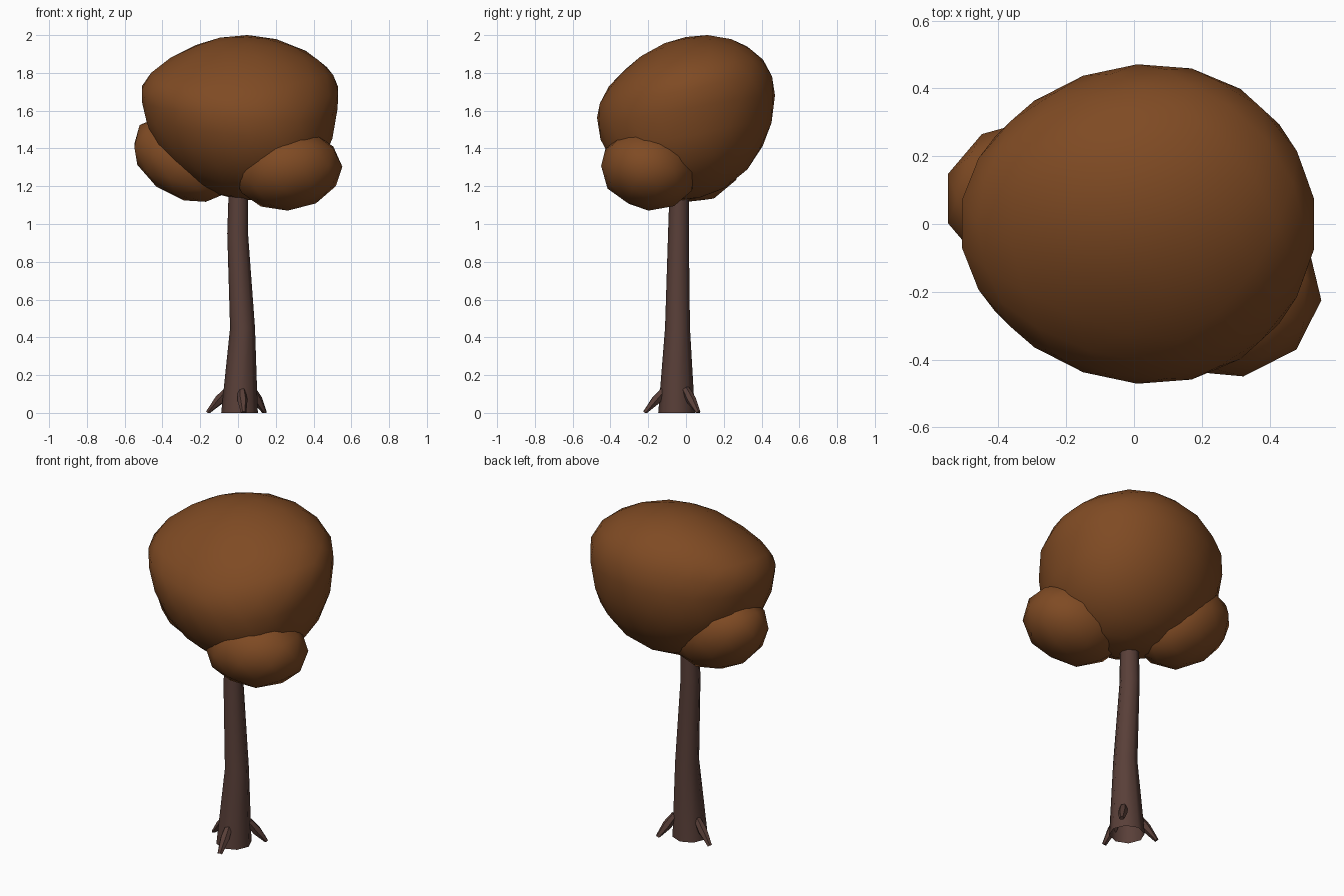
import bpy, bmesh, math
from mathutils import Vector, Matrix

if "Cube" in bpy.data.objects:
    bpy.data.objects.remove(bpy.data.objects["Cube"])


def material(name, rgb):
    m = bpy.data.materials.new(name)
    m.diffuse_color = (*rgb, 1)
    m.use_nodes = True
    m.node_tree.nodes["Principled BSDF"].inputs["Base Color"].default_value = m.diffuse_color
    return m


FOLIAGE = material("foliage_brown", (0.212, 0.069, 0.017))
BARK = material("bark_dark_brown", (0.100, 0.050, 0.040))


def finish(name, bm, mat, angle):
    bmesh.ops.recalc_face_normals(bm, faces=bm.faces)
    mesh = bpy.data.meshes.new(name)
    bm.to_mesh(mesh)
    bm.free()
    mesh.materials.append(mat)
    ob = bpy.data.objects.new(name, mesh)
    bpy.context.collection.objects.link(ob)
    bpy.ops.object.select_all(action='DESELECT')
    ob.select_set(True)
    bpy.context.view_layer.objects.active = ob
    bpy.ops.object.shade_smooth_by_angle(angle=math.radians(angle))
    return ob


def clump(name, detail, center, radii, shear, turn=0, low=None,
          taper=0.0, full=0.0, lift=0.0, sag=0.0):
    """Rounded leaf mass: stretched icosphere with a tilted equator."""
    bm = bmesh.new()
    bmesh.ops.create_icosphere(bm, subdivisions=detail, radius=1,
                               matrix=Matrix.Rotation(math.radians(turn), 4, 'Z'))
    for v in bm.verts:
        n = v.co.copy()
        height = radii[2] if n.z > 0 or low is None else low
        up = max(n.z, 0)
        x = n.x * radii[0] * (1 + full * up * (1 - up))   # fuller shoulders
        y = n.y * radii[1] * (1 + taper * x)
        z = n.z * height + shear[0] * x + shear[1] * y
        # underside rises towards the front left and sags at the back right
        side = (x + y) * 0.707
        z += lift * max(0, -side) * min(1, max(0, 0.7 - n.z))
        z -= sag * max(0, side) * max(0, -n.z)
        v.co = Vector(center) + Vector((x, y, z))
    return finish(name, bm, FOLIAGE, 80)


def tube(name, rings, sides, upright=False):
    """Tapered tube through (x, y, z, radius) rings; upright tubes stay open."""
    bm = bmesh.new()
    pts = [Vector(r[:3]) for r in rings]
    axis = (pts[-1] - pts[0]).normalized()
    u = Vector((1, 0, 0)) if upright else axis.cross(Vector((0, 0, 1))).normalized()
    w = Vector((0, 1, 0)) if upright else axis.cross(u)
    loops = []
    for p, r in zip(pts, rings):
        loop = []
        for i in range(sides):
            a = 2 * math.pi * i / sides
            co = p + r[3] * (math.cos(a) * u + math.sin(a) * w)
            co.z = max(co.z, 0)
            loop.append(bm.verts.new(co))
        loops.append(loop)
    for a, b in zip(loops, loops[1:]):
        for i in range(sides):
            j = (i + 1) % sides
            bm.faces.new((a[i], a[j], b[j], b[i]))
    if not upright:
        bm.faces.new(loops[0])
        bm.faces.new(loops[-1])
    return finish(name, bm, BARK, 50)


# Foliage: one large crown and two smaller side clumps
clump("crown", 3, (0.01, 0, 1.592), (0.517, 0.471, 0.398), (0.035, 0.19),
      low=0.465, taper=0.15, full=0.28, lift=0.26, sag=0.16)
clump("right_clump", 2, (0.262, -0.198, 1.287), (0.292, 0.257, 0.216), (0.05, -0.07), turn=-24)
clump("left_clump", 2, (-0.287, 0.075, 1.345), (0.275, 0.235, 0.22), (-0.27, 0.12))

# Trunk: slightly bent and tapering upward
tube("trunk", [(0.008, -0.05, 0, 0.097), (0.024, -0.045, 0.45, 0.066),
               (-0.002, -0.04, 0.95, 0.055), (0.003, -0.035, 1.25, 0.05)], 8, True)

# Roots: short tapered spurs leaning out to the ground
for name, tip, top in (("front_root", (0.03, -0.216), (0.018, -0.11)),
                       ("left_root", (-0.158, 0.0), (-0.05, -0.03)),
                       ("right_root", (0.14, 0.064), (0.073, -0.002))):
    tip, top = Vector((*tip, 0.0)), Vector((*top, 0.125))
    mid = tip.lerp(top, 0.55)
    tube(name, [(*tip, 0.014), (*mid, 0.027), (*top, 0.021)], 6)
